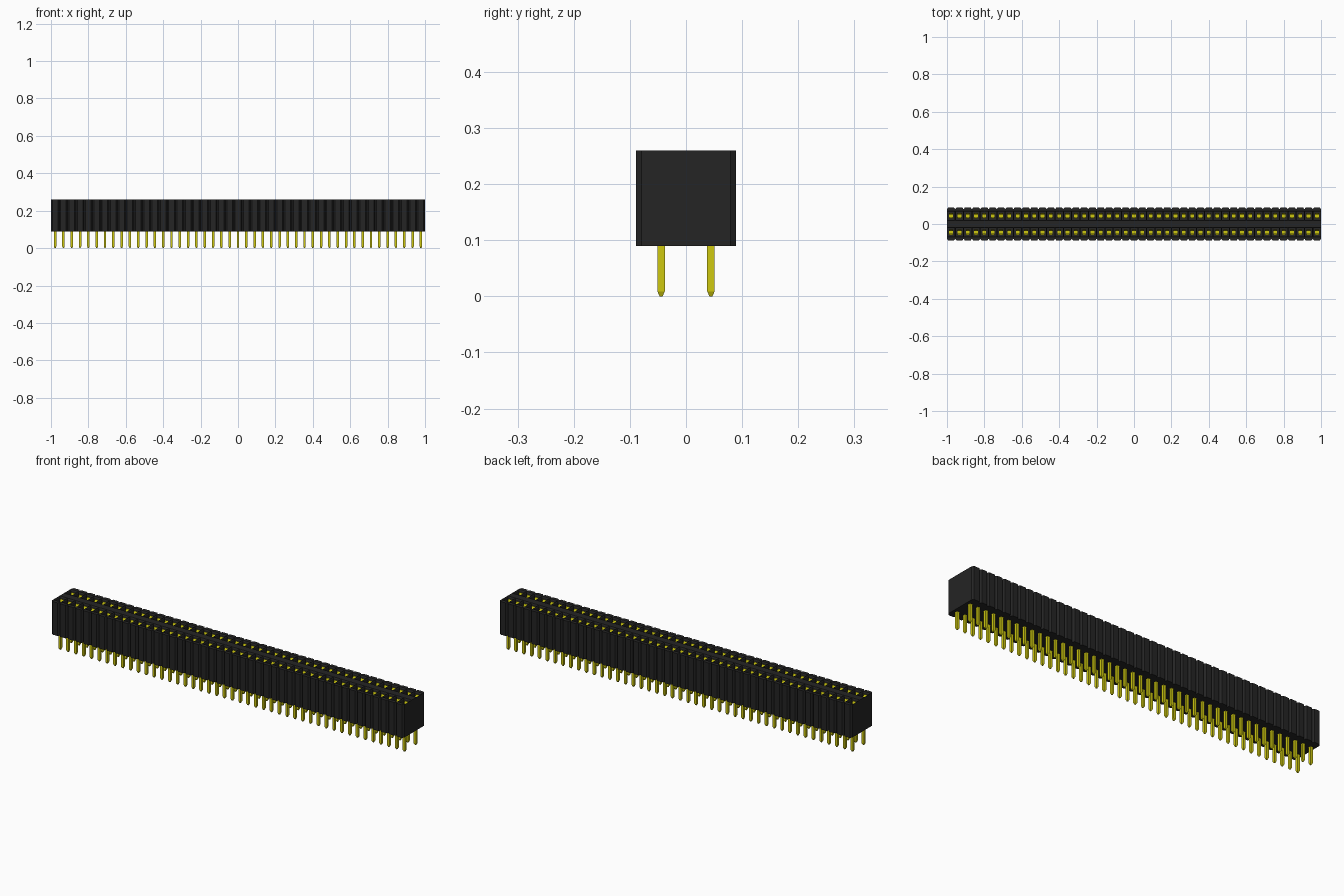
import bpy
import bmesh

cube = bpy.data.objects.get("Cube")
if cube:
    bpy.data.objects.remove(cube, do_unlink=True)

COLUMNS = 45
PITCH = 2.0 / COLUMNS
HALF = PITCH / 2
ROW_Y = PITCH              # the two rows sit at +/- this distance
DEPTH = 2 * PITCH          # half depth of the housing
CHAMFER = 0.010
Z_LOW, Z_TOP = 0.09, 0.26
FIRST_X = -1 + HALF


def material(name, rgb):
    m = bpy.data.materials.new(name)
    m.use_nodes = True
    m.diffuse_color = (*rgb, 1)
    m.node_tree.nodes["Principled BSDF"].inputs["Base Color"].default_value = (*rgb, 1)
    return m


BLACK = material("black plastic", (0.018, 0.018, 0.018))
GOLD = material("yellow metal", (0.62, 0.58, 0.005))


def finish(bm, name, mat, x=0.0, repeat=False):
    me = bpy.data.meshes.new(name)
    bm.to_mesh(me)
    bm.free()
    me.materials.append(mat)
    ob = bpy.data.objects.new(name, me)
    bpy.context.collection.objects.link(ob)
    ob.location.x = x
    if repeat:
        arr = ob.modifiers.new("columns", "ARRAY")
        arr.count = COLUMNS
        arr.use_relative_offset = False
        arr.use_constant_offset = True
        arr.constant_offset_displace = (PITCH, 0, 0)
    return ob


def box(bm, x, y, z):
    """Box from three (min, max) ranges."""
    v = [bm.verts.new((a, b, c)) for c in z for b in y for a in x]
    for f in ((0, 2, 3, 1), (4, 5, 7, 6), (0, 1, 5, 4),
              (1, 3, 7, 5), (3, 2, 6, 7), (2, 0, 4, 6)):
        bm.faces.new([v[i] for i in f])
    return v


# Housing cell: top built as strips across y, with the two socket strips inset
bm = bmesh.new()
shoulder = DEPTH - CHAMFER
levels = [-DEPTH, -shoulder, -ROW_Y - 0.026, -ROW_Y + 0.026,
          ROW_Y - 0.026, ROW_Y + 0.026, shoulder, DEPTH]
sides = []
for y in levels:
    w = HALF - CHAMFER * 0.75 if abs(y) == DEPTH else HALF
    sides.append([bm.verts.new((s * w, y, Z_TOP)) for s in (-1, 1)])
strips = [bm.faces.new((a[0], a[1], b[1], b[0])) for a, b in zip(sides, sides[1:])]
sockets = [strips[2], strips[4]]

# Outer walls with chamfered corners, and the underside
outline = [sides[0][0], sides[0][1], sides[1][1], sides[6][1],
           sides[7][1], sides[7][0], sides[6][0], sides[1][0]]
lower = [bm.verts.new((v.co.x, v.co.y, Z_LOW)) for v in outline]
for i in (0, 1, 3, 4, 5, 7):
    j = (i + 1) % 8
    bm.faces.new((lower[i], lower[j], outline[j], outline[i]))
bm.faces.new(lower[::-1])

# Socket holes: rim, sloped lead-in, then a deep straight shaft
bmesh.ops.inset_individual(bm, faces=sockets, thickness=0.006, depth=0)
bmesh.ops.inset_individual(bm, faces=sockets, thickness=0.004, depth=-0.006)
for f in sockets:
    wall = bmesh.ops.extrude_discrete_faces(bm, faces=[f])["faces"][0]
    top = [l.vert for l in wall.loops]
    # rejoin the sunk floor with the lead-in by shaft walls
    rim = [v.co.copy() for v in top]
    for v in top:
        v.co.z -= 0.12
    ring = [bm.verts.new(c) for c in rim]
    for i in range(4):
        j = (i + 1) % 4
        bm.faces.new((ring[i], ring[j], top[j], top[i]))
finish(bm, "socket_housing", BLACK, FIRST_X, True)

# Flat end walls closing the row of cells
for s, name in ((-1, "right_end_wall"), (1, "left_end_wall")):
    bm = bmesh.new()
    pts = [(-shoulder, Z_LOW), (shoulder, Z_LOW), (shoulder, Z_TOP), (-shoulder, Z_TOP)]
    bm.faces.new([bm.verts.new((s, y, z)) for y, z in pts[::s]])
    finish(bm, name, BLACK)

# Solder pins with tapered tips
bm = bmesh.new()
R = 0.0066
for y in (-ROW_Y, ROW_Y):
    box(bm, (-R, R), (y - R, y + R), (0.009, Z_LOW + 0.03))
    tip = box(bm, (-R, R), (y - R, y + R), (0, 0.009))
    for v in tip[:4]:
        v.co.x *= 0.4
        v.co.y = y + (v.co.y - y) * 0.4
finish(bm, "pins", GOLD, FIRST_X, True)

# Spring contacts: a facing pair of leaves in each socket, pinched near the top
bm = bmesh.new()
for y in (-ROW_Y, ROW_Y):
    for s in (-1, 1):
        profile = [(0.0155, 0.135), (0.0155, 0.19), (0.006, 0.232), (0.0145, 0.252)]
        rows = [[bm.verts.new((x, y + s * d, z)) for x in (-0.010, 0.010)]
                for d, z in profile]
        for a, b in zip(rows, rows[1:]):
            quad = (a[0], b[0], b[1], a[1])
            bm.faces.new(quad if s > 0 else quad[::-1])
    # contact base at the bottom of the shaft
    box(bm, (-0.010, 0.010), (y - 0.0155, y + 0.0155), (0.13, 0.138))
bmesh.ops.recalc_face_normals(bm, faces=bm.faces[:])
finish(bm, "spring_contacts", GOLD, FIRST_X, True)
